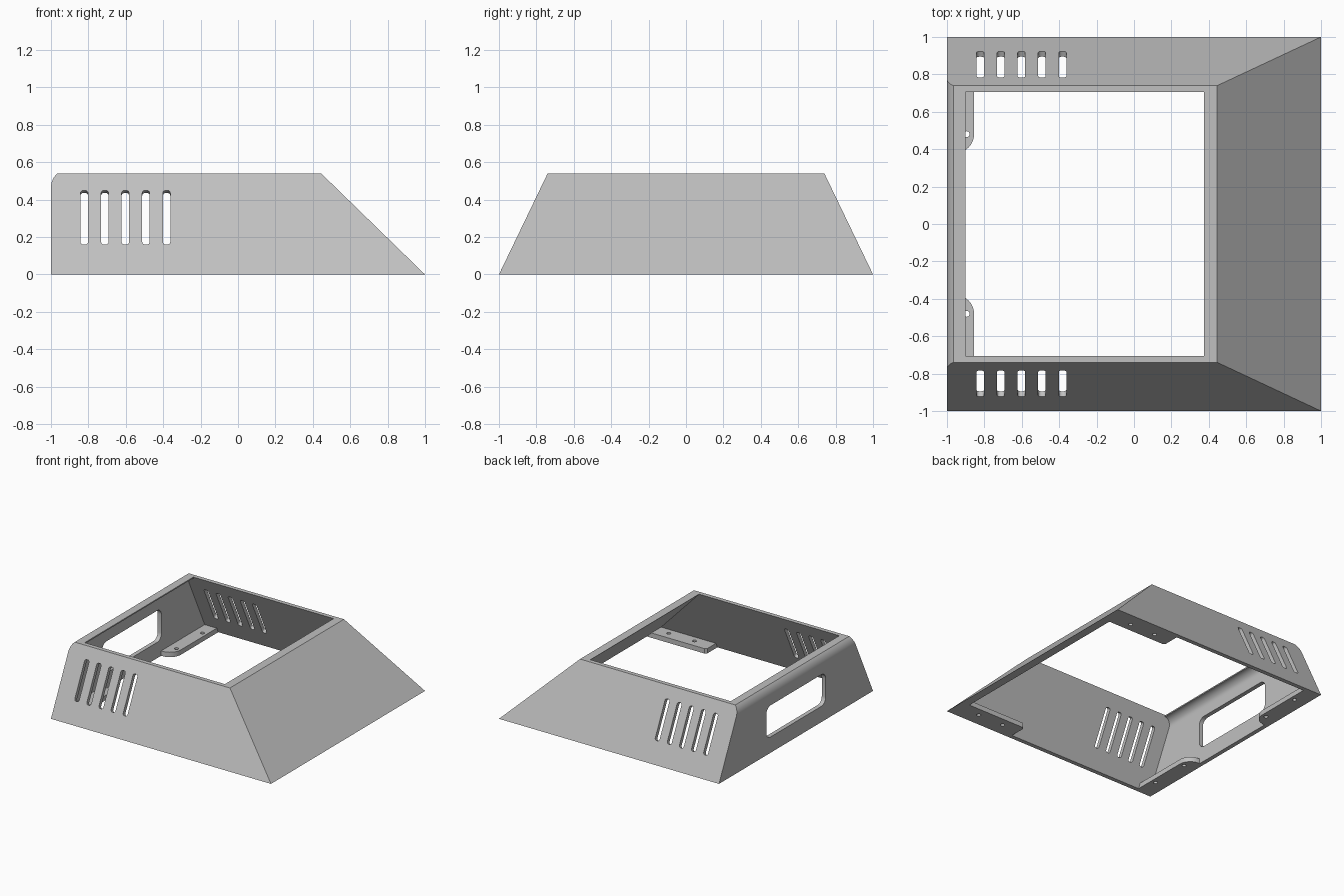
import bpy, bmesh, math
from mathutils import Vector

if "Cube" in bpy.data.objects:
    bpy.data.objects.remove(bpy.data.objects["Cube"])

grey = bpy.data.materials.new("light_grey")
grey.diffuse_color = (0.53, 0.53, 0.53, 1)
grey.use_nodes = True
grey.node_tree.nodes["Principled BSDF"].inputs["Base Color"].default_value = grey.diffuse_color

H = 0.54                       # height of the shell
SIDE = 0.26 / H                # inward lean of the two long sides
SLOPE = 0.555 / H              # inward lean of the sloping end
WALL = 0.035


def loft(name, a, b):
    """Solid between two matching outlines."""
    bm = bmesh.new()
    va = [bm.verts.new(p) for p in a]
    vb = [bm.verts.new(p) for p in b]
    n = len(va)
    bm.faces.new(va)
    bm.faces.new(vb[::-1])
    for i in range(n):
        bm.faces.new((va[i], vb[i], vb[(i + 1) % n], va[(i + 1) % n]))
    bmesh.ops.recalc_face_normals(bm, faces=bm.faces)
    me = bpy.data.meshes.new(name)
    bm.to_mesh(me)
    bm.free()
    me.materials.append(grey)
    ob = bpy.data.objects.new(name, me)
    bpy.context.collection.objects.link(ob)
    return ob


def prism(name, pts, origin, u, v, w, d0, d1):
    """Flat outline in the u/v plane, extruded along w from d0 to d1."""
    o, u, v, w = map(Vector, (origin, u, v, w))
    base = [o + u * p[0] + v * p[1] for p in pts]
    return loft(name, [p + w * d0 for p in base], [p + w * d1 for p in base])


def arc(cx, cy, r, a0, a1, n=8):
    return [(cx + r * math.cos(math.radians(a0 + (a1 - a0) * i / n)),
             cy + r * math.sin(math.radians(a0 + (a1 - a0) * i / n))) for i in range(n + 1)]


def rounded(w, h, r, n=6):
    x, y = w / 2 - r, h / 2 - r
    return (arc(x, y, r, 0, 90, n) + arc(-x, y, r, 90, 180, n)
            + arc(-x, -y, r, 180, 270, n) + arc(x, -y, r, 270, 360, n))


def leaning(name, profile, inset):
    """Side profile (x, z) widened to the two leaning sides."""
    ends = [[(x, s * (1 - inset - SIDE * z), z) for x, z in profile] for s in (-1, 1)]
    return loft(name, *ends)


def cut(ob, cutter):
    m = ob.modifiers.new("cut", 'BOOLEAN')
    m.operation = 'DIFFERENCE'
    m.solver = 'EXACT'
    m.object = cutter
    bpy.context.view_layer.objects.active = ob
    bpy.ops.object.modifier_apply(modifier=m.name)
    bpy.data.objects.remove(cutter)


# Shell: bent back wall, leaning sides, sloping end, open top and bottom
top_angle = 180 - math.degrees(math.asin((H - 0.465) / 0.1))
outer = [(-1, 0), (1, 0), (1 - SLOPE * H, H)] + arc(-0.9, 0.465, 0.1, top_angle, 180)
inner = ([(-1 + WALL, -0.05), (0.93 + SLOPE * 0.05, -0.05), (0.93 - SLOPE * 0.6, 0.6), (-0.9, 0.6)]
         + arc(-0.9, 0.465, 0.1 - WALL, 90, 180))
shell = leaning("shell", outer, 0)
cut(shell, leaning("cavity", inner, WALL))

# Window in the back wall
cut(shell, prism("window_cutter", rounded(0.77, 0.26, 0.055), (-1, 0, 0.26),
                 (0, 1, 0), (0, 0, 1), (1, 0, 0), -0.05, 0.06))

# Vent slots, cut square to the leaning sides
for s in (-1, 1):
    up = Vector((0, -s * SIDE, 1)).normalized()
    out = Vector((0, s, SIDE)).normalized()
    zc = 0.305
    for i in range(5):
        origin = (-0.822 + 0.11 * i, s * (1 - SIDE * zc), zc)
        cut(shell, prism("slot_cutter", rounded(0.04, 0.29 / up.z, 0.016, 4), origin,
                         (1, 0, 0), up, out, -0.1, 0.1))

# Mounting tabs with screw holes along the bottom rim
back_tab = [(-0.97, 0.97), (-0.97, 0.38)] + arc(-0.955, 0.48, 0.1, -90, 0) + [(-0.855, 0.97)]
end_tab = [(0.39, 0.967), (0.39, 0.835), (0.405, 0.82), (0.935, 0.82), (0.935, 0.967)]
parts = [shell]
for s, side in ((-1, "front"), (1, "rear")):
    for kind, outline, holes in (("back_tab", back_tab, [(-0.895, 0.48), (-0.895, 0.815)]),
                                 ("end_tab", end_tab, [(0.78, 0.89), (0.545, 0.89)])):
        tab = prism(f"{kind}_{side}", outline, (0, 0, 0), (1, 0, 0), (0, s, 0), (0, 0, 1), 0, 0.04)
        for x, y in holes:
            cut(tab, prism("hole_cutter", arc(x, y, 0.016, 0, 345, 23), (0, 0, 0),
                           (1, 0, 0), (0, s, 0), (0, 0, 1), -0.05, 0.1))
        parts.append(tab)

# Smooth bends, sharp edges
bpy.ops.object.select_all(action='DESELECT')
for ob in parts:
    ob.select_set(True)
bpy.context.view_layer.objects.active = shell
bpy.ops.object.shade_smooth_by_angle(angle=math.radians(25))
